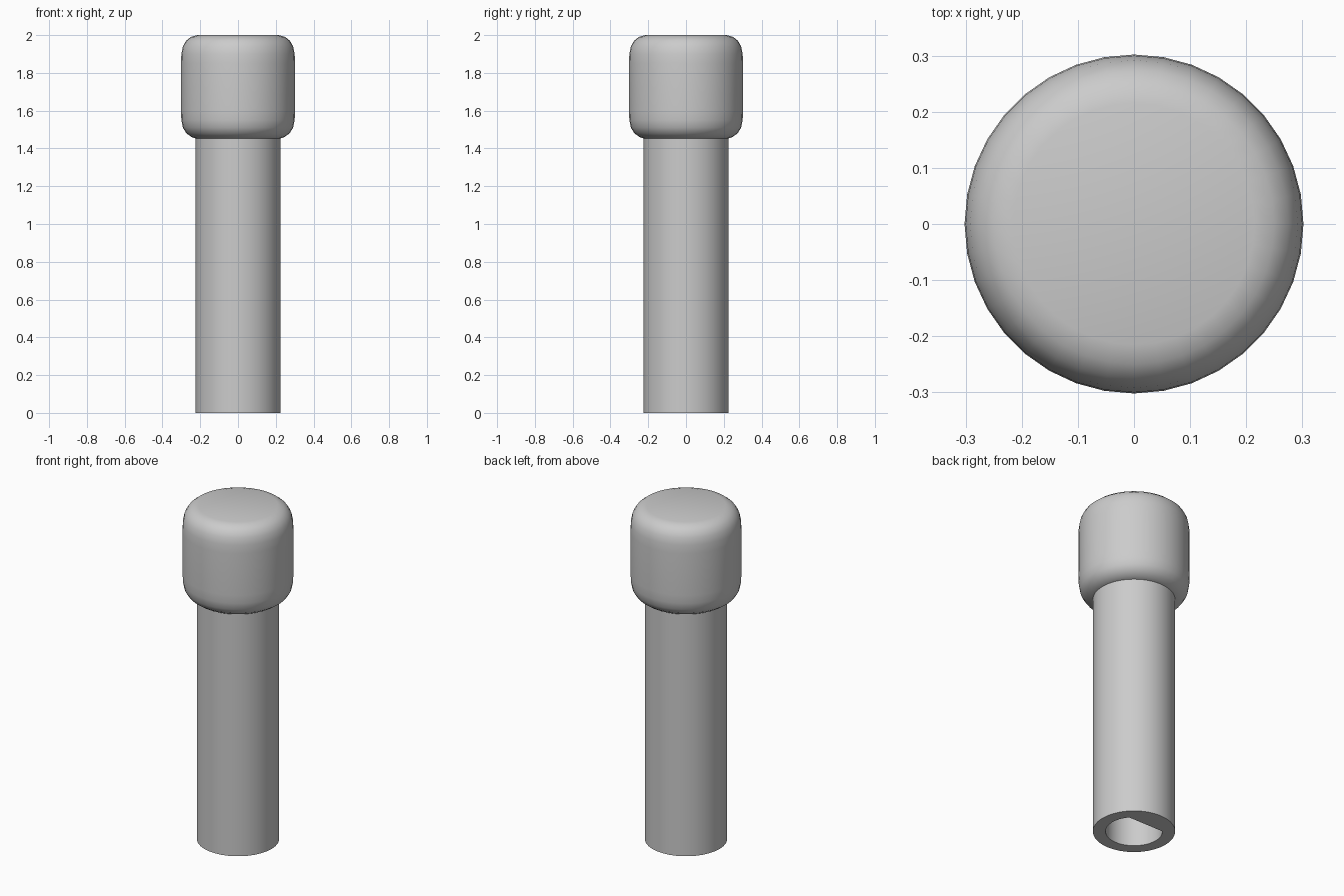
import bpy, bmesh, math

cube = bpy.data.objects.get("Cube")
if cube:
    bpy.data.objects.remove(cube, do_unlink=True)

SIDES = 36
FLAT_Y = 0.10  # flat side of the D-shaped socket, towards the back

grey = bpy.data.materials.new("plain_grey")
grey.use_nodes = True
colour = (0.6, 0.6, 0.6, 1)
grey.diffuse_color = colour
grey.node_tree.nodes["Principled BSDF"].inputs["Base Color"].default_value = colour


def lathe(name, profile, flat_from=None):
    """Rings of (radius, height) joined in order and capped at both ends.
    Rings from index flat_from onward are cut flat on the back."""
    bm = bmesh.new()
    rings = []
    for i, (r, z) in enumerate(profile):
        limit = FLAT_Y if flat_from is not None and i >= flat_from else r
        ring = []
        for k in range(SIDES):
            a = math.tau * k / SIDES
            ring.append(bm.verts.new((r * math.cos(a), min(r * math.sin(a), limit), z)))
        rings.append(ring)
    for low, high in zip(rings, rings[1:]):
        for k in range(SIDES):
            n = (k + 1) % SIDES
            bm.faces.new((low[k], low[n], high[n], high[k]))
    bm.faces.new(rings[0])
    bm.faces.new(rings[-1])
    bmesh.ops.recalc_face_normals(bm, faces=bm.faces)
    mesh = bpy.data.meshes.new(name)
    bm.to_mesh(mesh)
    bm.free()
    mesh.materials.append(grey)
    obj = bpy.data.objects.new(name, mesh)
    bpy.context.collection.objects.link(obj)
    bpy.ops.object.select_all(action="DESELECT")
    obj.select_set(True)
    bpy.context.view_layer.objects.active = obj
    bpy.ops.object.shade_smooth_by_angle(angle=math.radians(35))
    return obj


# Hollow shaft: outer wall, bottom rim, then up the D-shaped socket
lathe("shaft", [(0.224, 1.47), (0.224, 0), (0.155, 0), (0.155, 1.0)], flat_from=2)

# Rounded cap
lathe("cap", [
    (0.215, 1.45), (0.245, 1.46), (0.273, 1.48), (0.292, 1.51), (0.30, 1.55),
    (0.302, 1.60), (0.302, 1.85), (0.30, 1.90), (0.292, 1.94), (0.275, 1.97),
    (0.25, 1.99), (0.215, 2.0),
])
